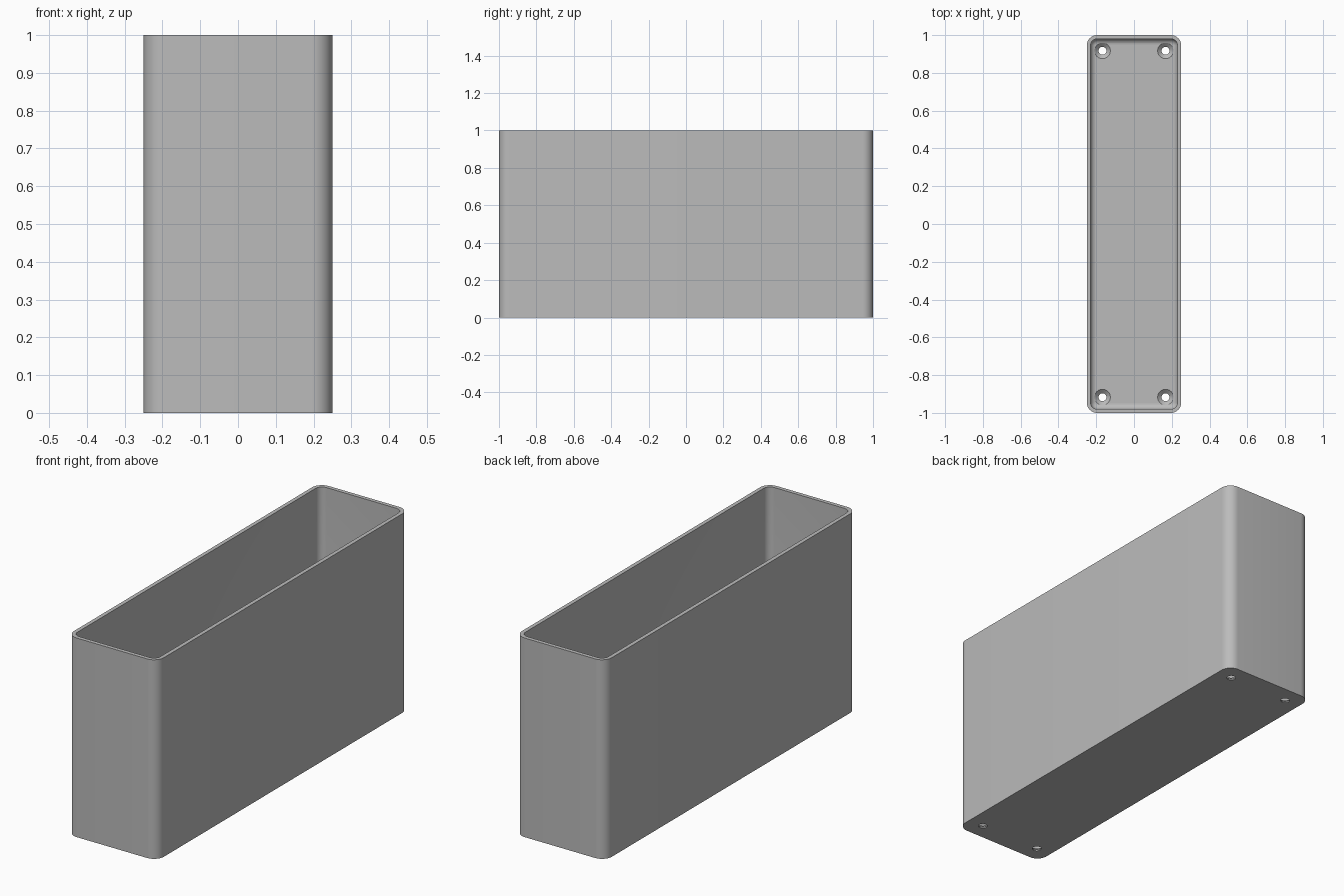
import bpy, bmesh, math

if "Cube" in bpy.data.objects:
    bpy.data.objects.remove(bpy.data.objects["Cube"])

WIDTH, LENGTH, HEIGHT = 0.5, 2.0, 1.0
RADIUS, WALL, FLOOR, FILLET = 0.055, 0.02, 0.025, 0.03
HOLE_X, HOLE_Y = 0.167, 0.917

grey = bpy.data.materials.new("plain grey")
grey.use_nodes = True
colour = (0.5, 0.5, 0.5, 1)
grey.diffuse_color = colour
grey.node_tree.nodes["Principled BSDF"].inputs["Base Color"].default_value = colour


def rounded_ring(bm, inset, z, steps=10):
    """Rounded rectangle of vertices, shrunk by inset."""
    r = max(RADIUS - inset, 0.004)
    cx, cy = WIDTH / 2 - inset - r, LENGTH / 2 - inset - r
    ring = []
    for k, (sx, sy) in enumerate([(1, 1), (-1, 1), (-1, -1), (1, -1)]):
        for i in range(steps + 1):
            a = (k + i / steps) * math.pi / 2
            ring.append(bm.verts.new((sx * cx + r * math.cos(a), sy * cy + r * math.sin(a), z)))
    return ring


def circle_ring(bm, x, y, radius, z, sides=32):
    return [bm.verts.new((x + radius * math.cos(2 * math.pi * i / sides),
                          y + radius * math.sin(2 * math.pi * i / sides), z))
            for i in range(sides)]


def skin(bm, rings):
    """Closed solid through a stack of rings."""
    for a, b in zip(rings, rings[1:]):
        for i in range(len(a)):
            j = (i + 1) % len(a)
            bm.faces.new((a[i], a[j], b[j], b[i]))
    bm.faces.new(rings[0][::-1])
    bm.faces.new(rings[-1])


def finish(bm, name):
    bmesh.ops.recalc_face_normals(bm, faces=bm.faces)
    mesh = bpy.data.meshes.new(name)
    bm.to_mesh(mesh)
    bm.free()
    mesh.materials.append(grey)
    obj = bpy.data.objects.new(name, mesh)
    bpy.context.collection.objects.link(obj)
    return obj


# Open box: outer wall, rim, inner wall, filleted floor
bm = bmesh.new()
rings = [rounded_ring(bm, 0, 0), rounded_ring(bm, 0, HEIGHT), rounded_ring(bm, WALL, HEIGHT)]
for i in range(7):
    a = i / 6 * math.pi / 2
    rings.append(rounded_ring(bm, WALL + FILLET * (1 - math.cos(a)),
                              FLOOR + FILLET * (1 - math.sin(a))))
skin(bm, rings)
box = finish(bm, "open_box")

# Countersunk screw holes in the floor corners
bm = bmesh.new()
for x in (-HOLE_X, HOLE_X):
    for y in (-HOLE_Y, HOLE_Y):
        skin(bm, [circle_ring(bm, x, y, r, z) for r, z in
                  ((0.021, -0.05), (0.021, 0.006), (0.042, FLOOR), (0.042, FLOOR + 0.05))])
cutter = finish(bm, "hole_cutter")
cutter.hide_render = True

cut = box.modifiers.new("holes", "BOOLEAN")
cut.operation = "DIFFERENCE"
cut.solver = "EXACT"
cut.object = cutter
bpy.ops.object.select_all(action="DESELECT")
bpy.context.view_layer.objects.active = box
box.select_set(True)
bpy.ops.object.modifier_apply(modifier=cut.name)
bpy.data.objects.remove(cutter)
bpy.ops.object.shade_smooth_by_angle(angle=math.radians(30))
